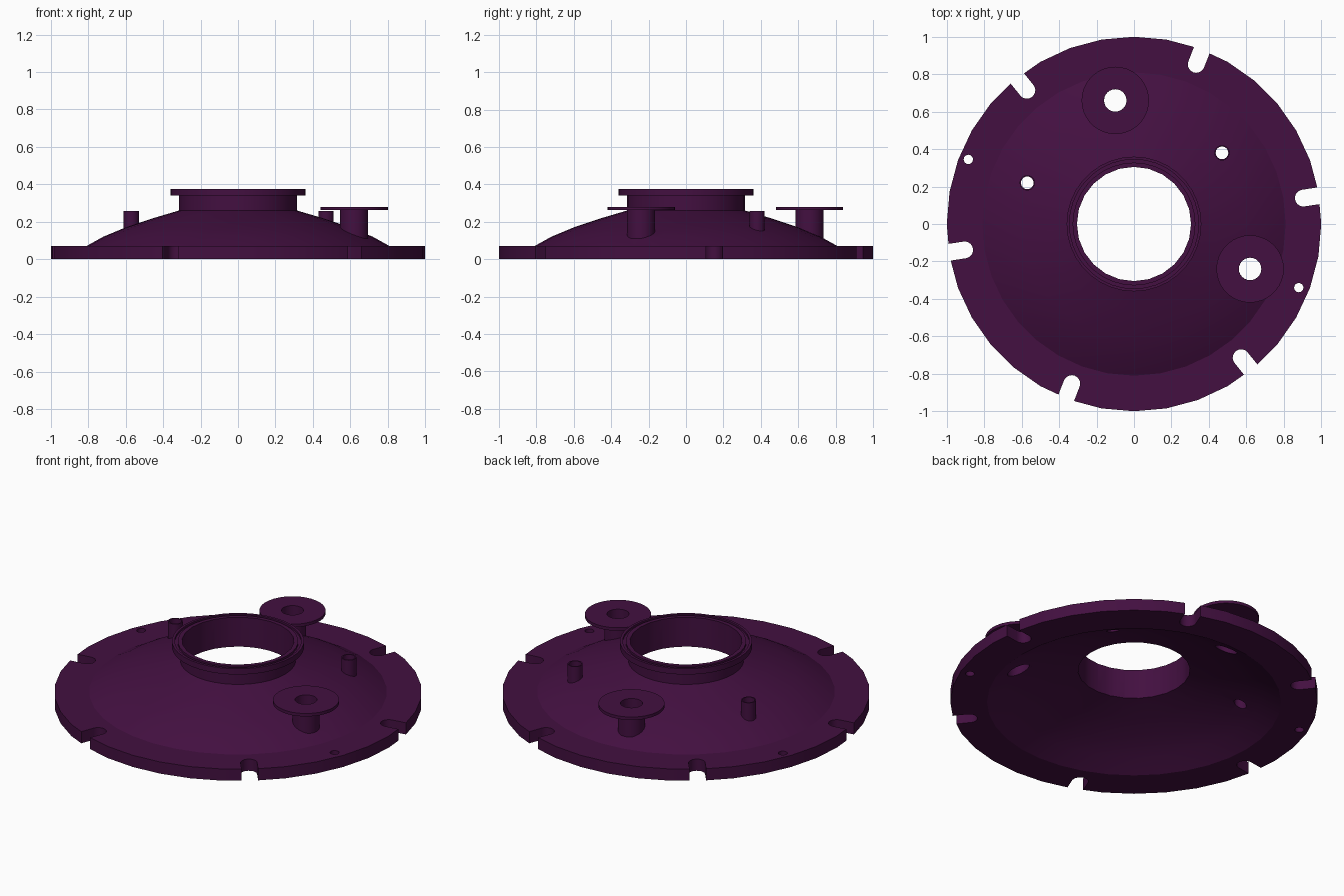
import bpy, bmesh
from math import sin, cos, pi, radians
from mathutils import Vector, Matrix

old = bpy.data.objects.get("Cube")
if old:
    bpy.data.objects.remove(old, do_unlink=True)

COLOUR = (0.056, 0.005, 0.052, 1)
purple = bpy.data.materials.new("dark purple")
purple.use_nodes = True
purple.diffuse_color = COLOUR
purple.node_tree.nodes["Principled BSDF"].inputs["Base Color"].default_value = COLOUR


def add_object(name, bm):
    bmesh.ops.recalc_face_normals(bm, faces=bm.faces)
    mesh = bpy.data.meshes.new(name)
    bm.to_mesh(mesh)
    bm.free()
    mesh.materials.append(purple)
    obj = bpy.data.objects.new(name, mesh)
    bpy.context.collection.objects.link(obj)
    return obj


def select_only(obj):
    bpy.ops.object.select_all(action='DESELECT')
    obj.select_set(True)
    bpy.context.view_layer.objects.active = obj


def smooth(obj):
    select_only(obj)
    bpy.ops.object.shade_smooth_by_angle(angle=radians(25))


def lathe(name, profile, sides, centre=(0, 0)):
    """Revolve a closed (radius, height) outline about a vertical axis."""
    bm = bmesh.new()
    rings = []
    for i in range(sides):
        a = 2 * pi * i / sides
        rings.append([bm.verts.new((centre[0] + r * cos(a), centre[1] + r * sin(a), z))
                      for r, z in profile])
    n = len(profile)
    for i in range(sides):
        a, b = rings[i], rings[(i + 1) % sides]
        for j in range(n):
            k = (j + 1) % n
            bm.faces.new((a[j], b[j], b[k], a[k]))
    return add_object(name, bm)


def prism(bm, outline):
    """Tall upright cutter with the given plan outline."""
    base = bm.faces.new([bm.verts.new((x, y, -0.5)) for x, y in outline])
    top = bmesh.ops.extrude_face_region(bm, geom=[base])["geom"]
    bmesh.ops.translate(bm, vec=(0, 0, 1.5),
                        verts=[v for v in top if isinstance(v, bmesh.types.BMVert)])


def circle(centre, r, sides):
    return [(centre[0] + r * cos(2 * pi * i / sides),
             centre[1] + r * sin(2 * pi * i / sides)) for i in range(sides)]


PORTS = {"rear_port": (-0.10, 0.66), "left_port": (0.62, -0.24)}
PIPES = {"right_pipe": (-0.57, 0.22), "left_pipe": (0.47, 0.38)}
PINS = [(-0.885, 0.345), (0.88, -0.34)]

# Domed cover with flat rim and flanged neck
cover = lathe("domed_cover", [
    (1, 0), (1, 0.07), (0.81, 0.07), (0.72, 0.12), (0.6, 0.17), (0.45, 0.22),
    (0.315, 0.26), (0.315, 0.34), (0.36, 0.34), (0.36, 0.375),
    (0.345, 0.375), (0.345, 0.363), (0.328, 0.363), (0.328, 0.375), (0.28, 0.375),
    (0.28, 0.205), (0.45, 0.16), (0.6, 0.108), (0.7, 0.06), (0.8, 0)], 36)

# Cutter: bore, port and pipe holes, pin holes and rim slots
bm = bmesh.new()
prism(bm, circle((0, 0), 0.305, 24))
for c in PORTS.values():
    prism(bm, circle(c, 0.06, 24))
for c in PIPES.values():
    prism(bm, circle(c, 0.034, 16))
for c in PINS:
    prism(bm, circle(c, 0.025, 16))
for k in range(6):
    turn = Matrix.Rotation(radians(8.7 + 60 * k), 2)
    arc = [(0.915 - 0.045 * sin(pi * i / 10), 0.045 * cos(pi * i / 10)) for i in range(11)]
    prism(bm, [turn @ Vector(p) for p in [(1.1, 0.045)] + arc + [(1.1, -0.045)]])
cutter = add_object("hole_cutter", bm)
cutter.hide_render = True

cut = cover.modifiers.new("holes", 'BOOLEAN')
cut.operation = 'DIFFERENCE'
cut.solver = 'EXACT'
cut.object = cutter
select_only(cover)
bpy.ops.object.modifier_apply(modifier=cut.name)
bpy.data.objects.remove(cutter, do_unlink=True)
smooth(cover)

# Ports with wide flat flanges
for name, c in PORTS.items():
    smooth(lathe(name, [(0.06, 0.11), (0.075, 0.11), (0.075, 0.262), (0.18, 0.262),
                        (0.18, 0.28), (0.06, 0.28)], 36, c))

# Short narrow pipes
for name, c in PIPES.items():
    smooth(lathe(name, [(0.034, 0.135), (0.041, 0.135), (0.041, 0.258), (0.034, 0.258)], 24, c))
